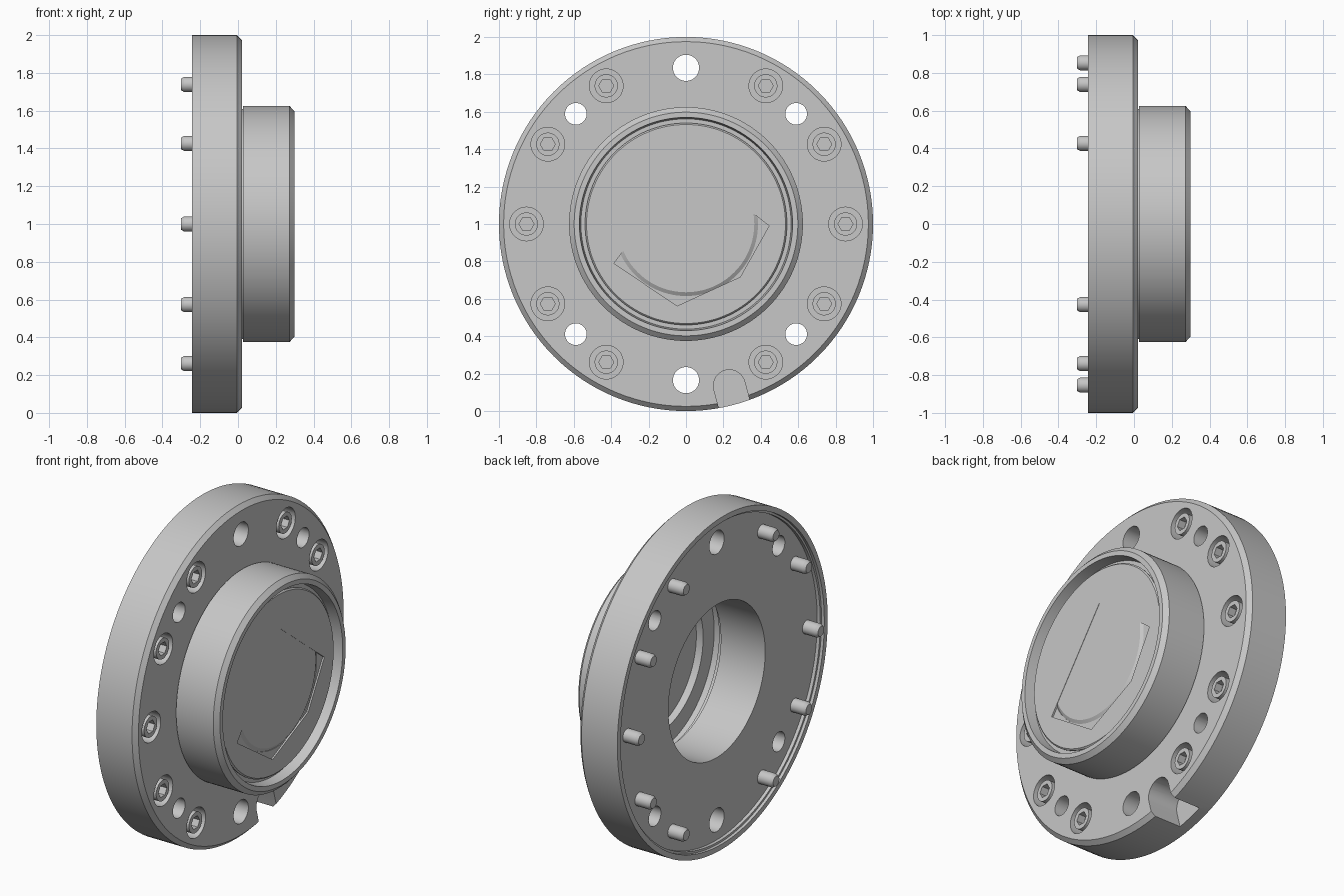
import bpy, bmesh, math
from mathutils import Vector

if "Cube" in bpy.data.objects:
    bpy.data.objects.remove(bpy.data.objects["Cube"], do_unlink=True)

metal = bpy.data.materials.new("plain_grey")
GREY = (0.57, 0.57, 0.57, 1)
metal.use_nodes = True
metal.diffuse_color = GREY
metal.node_tree.nodes["Principled BSDF"].inputs["Base Color"].default_value = GREY
AXIS_Z = 1.0


def polar(radius, degrees):
    a = math.radians(degrees)
    return radius * math.cos(a), radius * math.sin(a)


def finish(bm, name):
    bmesh.ops.remove_doubles(bm, verts=bm.verts, dist=1e-5)
    bmesh.ops.recalc_face_normals(bm, faces=bm.faces)
    mesh = bpy.data.meshes.new(name)
    bm.to_mesh(mesh)
    bm.free()
    mesh.materials.append(metal)
    obj = bpy.data.objects.new(name, mesh)
    bpy.context.collection.objects.link(obj)
    return obj


def activate(obj):
    bpy.ops.object.select_all(action="DESELECT")
    obj.select_set(True)
    bpy.context.view_layer.objects.active = obj


def smooth(obj):
    activate(obj)
    bpy.ops.object.shade_smooth_by_angle(angle=math.radians(25))


def lathe(name, profile, y=0, z=0, sides=128):
    """Turn a closed (x, radius) outline about an axis parallel to x."""
    bm = bmesh.new()
    rings = []
    for i in range(sides):
        c, s = polar(1, 360 * i / sides)
        rings.append([bm.verts.new((x, y + r * c, AXIS_Z + z + r * s)) for x, r in profile])
    n = len(profile)
    for i in range(sides):
        a, b = rings[i], rings[(i + 1) % sides]
        for j in range(n):
            k = (j + 1) % n
            if profile[j][1] == 0 and profile[k][1] == 0:
                continue
            quad = [a[j], a[k], b[k], b[j]]
            if profile[j][1] == 0:
                quad.pop(3)
            elif profile[k][1] == 0:
                quad.pop(2)
            bm.faces.new(quad)
    return finish(bm, name)


def add_prism(bm, outline, x0, x1):
    """Extrude a (y, z) outline along x."""
    face = bm.faces.new([bm.verts.new((x0, y, AXIS_Z + z)) for y, z in outline])
    out = bmesh.ops.extrude_face_region(bm, geom=[face])
    moved = [v for v in out["geom"] if isinstance(v, bmesh.types.BMVert)]
    bmesh.ops.translate(bm, verts=moved, vec=Vector((x1 - x0, 0, 0)))


def circle(radius, y, z, sides=40):
    return [(y + c, z + s) for c, s in (polar(radius, 360 * i / sides) for i in range(sides))]


def cut(target, bm):
    cutter = finish(bm, "cutter")
    cutter.hide_render = True
    mod = target.modifiers.new("cut", "BOOLEAN")
    mod.operation = "DIFFERENCE"
    mod.solver = "EXACT"
    mod.object = cutter
    activate(target)
    bpy.ops.object.modifier_apply(modifier=mod.name)
    bpy.data.objects.remove(cutter, do_unlink=True)


# Flange disc: chamfered front edge, recessed back inside a thin lip, central bore
flange = lathe("flange", [
    (-0.205, 0.46), (-0.205, 0.955), (-0.225, 0.955), (-0.225, 0.968), (-0.243, 0.968),
    (-0.243, 1.0), (-0.005, 1.0), (0.02, 0.975), (0.02, 0.46)])

screw_spots = [polar(0.853, a) for a in range(0, 360, 30) if a not in (90, 270)]
cuts = bmesh.new()
# Counterbores for the screws
for y, z in screw_spots:
    add_prism(cuts, circle(0.09, y, z), -0.065, 0.1)
# Through holes: two large, four smaller
for a in (90, 270):
    add_prism(cuts, circle(0.07, *polar(0.835, a)), -0.4, 0.1)
for a in (45, 135, 225, 315):
    add_prism(cuts, circle(0.058, *polar(0.833, a)), -0.4, 0.1)
# Round-ended slot open to the rim
slot = [polar(0.085, a) for a in range(90, 271, 10)] + [(0.3, -0.085), (0.3, 0.085)]
c, s = polar(1, -75)
slot = [((u + 0.895) * c - v * s, (u + 0.895) * s + v * c) for u, v in slot]
add_prism(cuts, slot, -0.18, 0.1)
cut(flange, cuts)
smooth(flange)

# Raised hub with a chamfered rim and stepped inside
hub = lathe("hub", [
    (0.02, 0.46), (0.02, 0.61), (0.026, 0.61), (0.026, 0.625), (0.273, 0.625),
    (0.298, 0.598), (0.298, 0.57), (0.235, 0.562), (0.235, 0.525), (0.13, 0.525),
    (0.13, 0.5), (0.09, 0.5), (0.09, 0.46)])
smooth(hub)

# Stepped ring that holds the window
smooth(lathe("retaining_ring", [
    (0.18, 0.42), (0.18, 0.525), (0.254, 0.525), (0.254, 0.385), (0.225, 0.385), (0.225, 0.42)]))
smooth(lathe("window_disc", [
    (0.225, 0), (0.225, 0.385), (0.25, 0.385), (0.262, 0.365), (0.262, 0)]))

# Thin cover with an angular opening
cover = lathe("cover_plate", [(0.252, 0), (0.252, 0.54), (0.256, 0.54), (0.264, 0.532), (0.264, 0)])
opening = bmesh.new()
add_prism(opening, [(0.02, 0.326), (0.444, -0.01), (0.29, -0.283),
                    (-0.048, -0.438), (-0.385, -0.21)], 0.2, 0.3)
cut(cover, opening)
smooth(cover)

# Socket-head screws with tips standing out of the back
for i, (y, z) in enumerate(screw_spots, 1):
    screw = lathe(f"screw_{i}", [
        (-0.302, 0), (-0.302, 0.03), (-0.285, 0.04), (-0.065, 0.04), (-0.065, 0.062),
        (0.016, 0.062), (0.016, 0)], y, z, sides=40)
    socket = bmesh.new()
    add_prism(socket, circle(0.04, y, z, 6), -0.03, 0.05)
    cut(screw, socket)
    smooth(screw)
